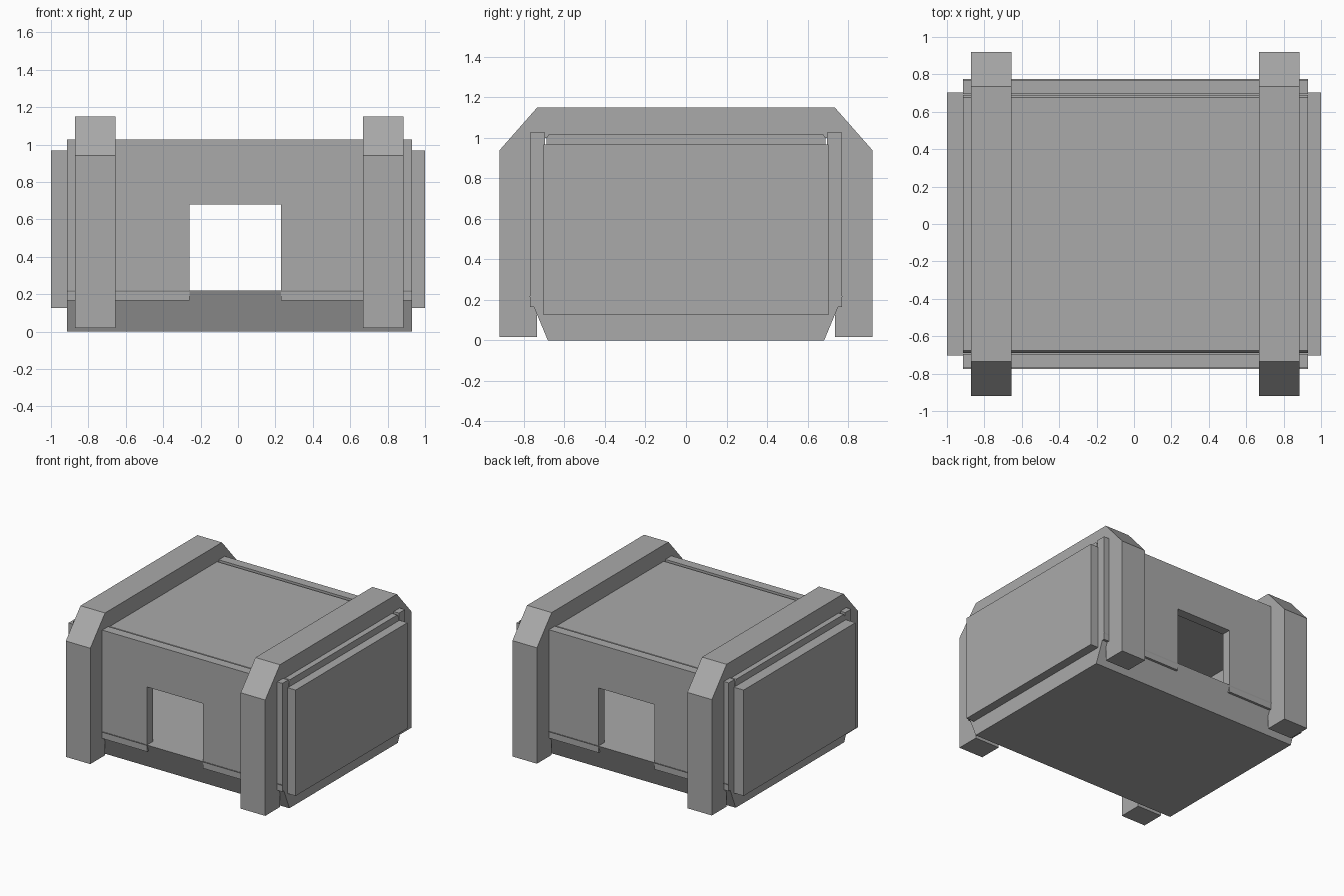
import bpy
import bmesh

cube = bpy.data.objects.get("Cube")
if cube:
    bpy.data.objects.remove(cube, do_unlink=True)

# Single flat colour
grey = bpy.data.materials.new("plain_grey")
grey.use_nodes = True
colour = (0.4, 0.4, 0.4, 1)
grey.diffuse_color = colour
grey.node_tree.nodes["Principled BSDF"].inputs["Base Color"].default_value = colour


def prism(name, outline, axis, lo, hi):
    """Extrude an outline along x (points are y, z) or y (points are x, z)."""
    def place(p, d):
        return (d, p[0], p[1]) if axis == "x" else (p[0], d, p[1])
    bm = bmesh.new()
    face = bm.faces.new([bm.verts.new(place(p, lo)) for p in outline])
    new = bmesh.ops.extrude_face_region(bm, geom=[face])["geom"]
    for v in new:
        if isinstance(v, bmesh.types.BMVert):
            v.co["xy".index(axis)] = hi
    bmesh.ops.recalc_face_normals(bm, faces=bm.faces)
    mesh = bpy.data.meshes.new(name)
    bm.to_mesh(mesh)
    bm.free()
    mesh.materials.append(grey)
    obj = bpy.data.objects.new(name, mesh)
    bpy.context.collection.objects.link(obj)
    return obj


def symmetric(half):
    """Complete a y-z outline by mirroring its positive half."""
    return half + [(-y, z) for y, z in reversed(half)]


LEFT, RIGHT = -0.915, 0.93

# Tapered floor tray and chamfered roof slab
prism("floor_base", symmetric([(0.682, 0), (0.774, 0.22)]), "x", LEFT, RIGHT)
prism("roof_slab", symmetric([(0.69, 0.92), (0.69, 1.0), (0.675, 1.02)]), "x", LEFT, RIGHT)

# Front and back walls, each with an open doorway
wall = [(LEFT, 0.165), (-0.26, 0.165), (-0.26, 0.68), (0.23, 0.68),
        (0.23, 0.165), (RIGHT, 0.165), (RIGHT, 1.027), (LEFT, 1.027)]
for name, side in (("front", -1), ("back", 1)):
    prism(name + "_wall", wall, "y", side * 0.695, side * 0.77)

# Raised end panels
panel = symmetric([(0.703, 0.125), (0.703, 0.967)])
prism("left_panel", panel, "x", 0.86, 1.0)
prism("right_panel", panel, "x", -0.86, -1.0)

# Chamfered arch frames over the body
frame = symmetric([(0.735, 0.018), (0.92, 0.018), (0.92, 0.94), (0.735, 1.15)])
inner = symmetric([(0.735, 1.0)])
arch = frame[:4] + frame[4:] + list(reversed(inner))
prism("left_arch", arch, "x", 0.668, 0.884)
prism("right_arch", arch, "x", -0.872, -0.656)
